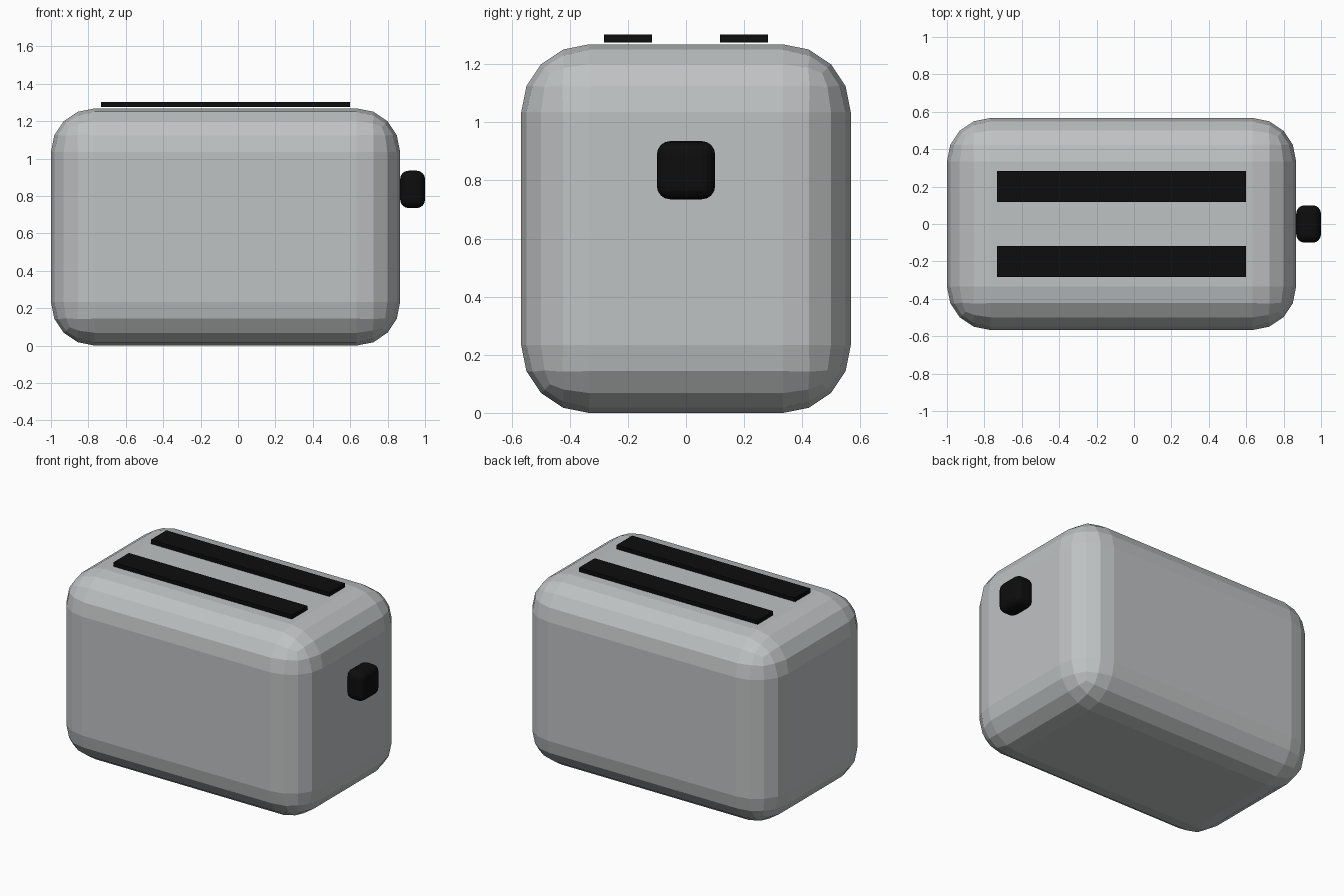
import bpy
from mathutils import Vector

cube = bpy.data.objects.get("Cube")
if cube:
    bpy.data.objects.remove(cube, do_unlink=True)


def make_material(name, rgb):
    mat = bpy.data.materials.new(name)
    mat.use_nodes = True
    color = (*rgb, 1.0)
    mat.diffuse_color = color
    mat.node_tree.nodes["Principled BSDF"].inputs["Base Color"].default_value = color
    return mat


def make_box(name, low, high, mat, bevel=0.0, segments=4):
    """Flat-shaded box between two corners, with optional rounded edges."""
    low, high = Vector(low), Vector(high)
    bpy.ops.mesh.primitive_cube_add(size=1, location=(low + high) / 2)
    obj = bpy.context.object
    obj.name = name
    obj.scale = high - low
    bpy.ops.object.transform_apply(location=False, rotation=False, scale=True)
    obj.data.materials.append(mat)
    if bevel:
        mod = obj.modifiers.new("Rounded edges", 'BEVEL')
        mod.width = bevel
        mod.segments = segments
    return obj


steel = make_material("brushed grey", (0.52, 0.54, 0.545))
black = make_material("black", (0.004, 0.004, 0.004))

# Rounded casing
make_box("casing", (-1, -0.567, 0), (0.867, 0.567, 1.268), steel, bevel=0.233)

# Two bread slots, floating just above the top
for name, y in (("front_slot", -0.2), ("back_slot", 0.2)):
    make_box(name, (-0.733, y - 0.083, 1.275), (0.6, y + 0.083, 1.302), black)

# Lever knob on the end
make_box("lever_knob", (0.867, -0.1, 0.735), (1, 0.1, 0.935), black, bevel=0.045)
